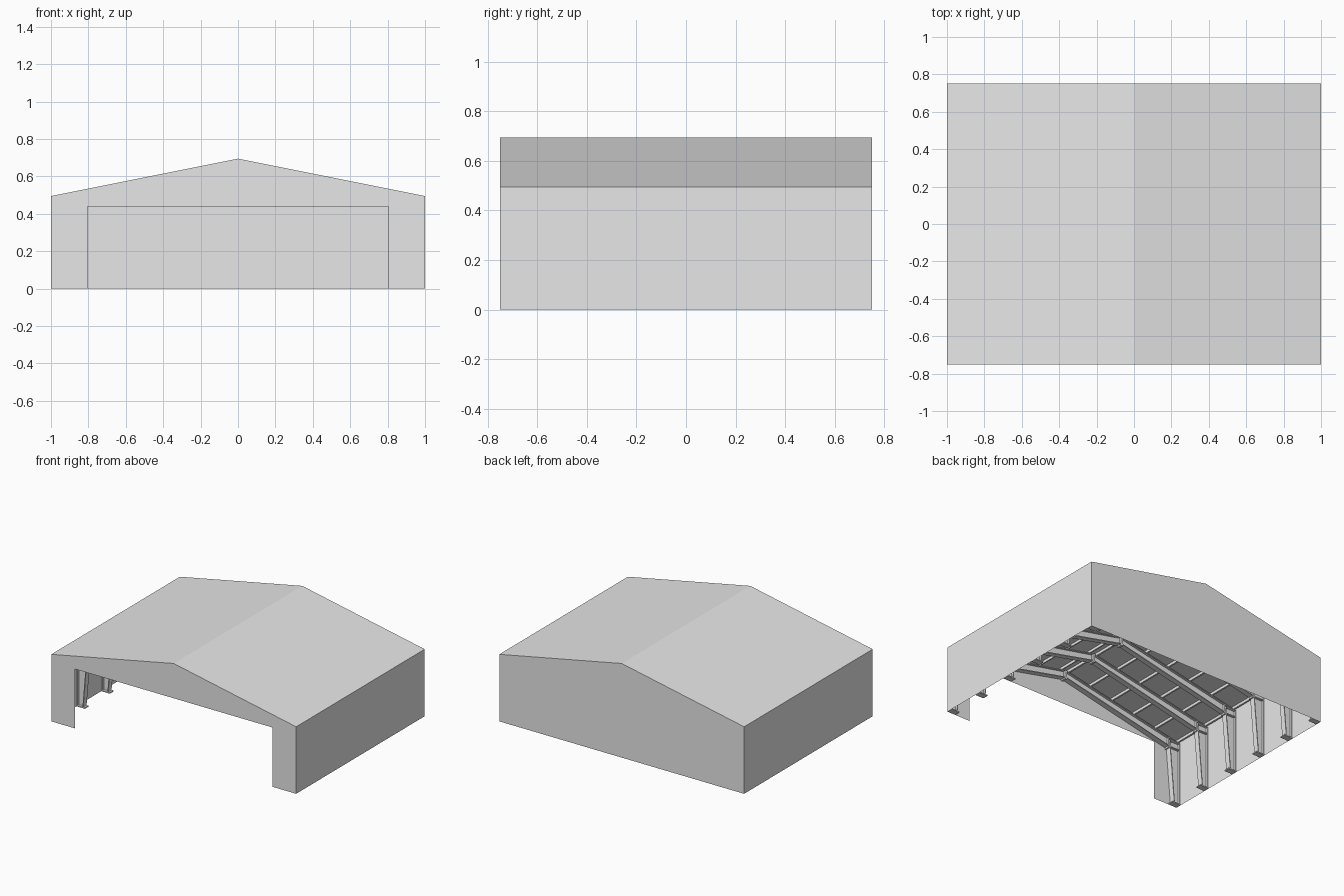
import bpy, bmesh

if "Cube" in bpy.data.objects:
    bpy.data.objects.remove(bpy.data.objects["Cube"])

EAVE, RIDGE, HALF_Y = 0.495, 0.695, 0.75
FRAMES, Y0 = 6, -0.728
STEP = -2 * Y0 / (FRAMES - 1)

steel = bpy.data.materials.new("light grey steel")
steel.diffuse_color = (0.8, 0.8, 0.8, 1)
steel.use_nodes = True
steel.node_tree.nodes["Principled BSDF"].inputs["Base Color"].default_value = steel.diffuse_color


def roof_z(x):
    return RIDGE - (RIDGE - EAVE) * abs(x)


def finish(name, bm):
    me = bpy.data.meshes.new(name)
    bm.to_mesh(me)
    bm.free()
    me.materials.append(steel)
    ob = bpy.data.objects.new(name, me)
    bpy.context.collection.objects.link(ob)
    return ob


def sheet(name, pts):
    bm = bmesh.new()
    bm.faces.new([bm.verts.new(p) for p in pts])
    return finish(name, bm)


def prism(bm, pts, y0, y1):
    """Extrude an xz outline from y0 to y1."""
    a = [bm.verts.new((x, y0, z)) for x, z in pts]
    b = [bm.verts.new((x, y1, z)) for x, z in pts]
    new = [bm.faces.new(a), bm.faces.new(b[::-1])]
    for i in range(len(pts)):
        j = (i + 1) % len(pts)
        new.append(bm.faces.new((a[j], a[i], b[i], b[j])))
    bmesh.ops.recalc_face_normals(bm, faces=new)


def mirrored(ob):
    m = ob.modifiers.new("mirror", 'MIRROR')
    m.use_mirror_merge = False


def repeated(name, outlines):
    """Outlines are (points, half width); mirrored left/right, one per frame."""
    bm = bmesh.new()
    for pts, w in outlines:
        prism(bm, pts, Y0 - w, Y0 + w)
    ob = finish(name, bm)
    mirrored(ob)
    m = ob.modifiers.new("frames", 'ARRAY')
    m.count = FRAMES
    m.use_relative_offset = False
    m.use_constant_offset = True
    m.constant_offset_displace = (0, STEP, 0)


# cladding sheets
gable = [(1, EAVE), (0, RIDGE), (-1, EAVE)]
door = [(-1, 0), (-0.805, 0), (-0.805, 0.438), (0.805, 0.438), (0.805, 0), (1, 0)]
sheet("front_wall", [(x, -HALF_Y, z) for x, z in door + gable])
sheet("back_wall", [(x, HALF_Y, z) for x, z in ([(-1, 0), (1, 0)] + gable)[::-1]])
for side, s in (("left", -1), ("right", 1)):
    wall = [(s, -HALF_Y, 0), (s, HALF_Y, 0), (s, HALF_Y, EAVE), (s, -HALF_Y, EAVE)]
    roof = [(s, -HALF_Y, EAVE), (s, HALF_Y, EAVE), (0, HALF_Y, RIDGE), (0, -HALF_Y, RIDGE)]
    sheet(side + "_wall", wall[::s])
    sheet(side + "_roof", roof[::s])

# tapered I-section columns with base plates
T, W, WEB = 0.006, 0.02, 0.003
out, foot, head = 0.997, 0.945, 0.905
top = roof_z(out) - 0.024
inner_top = roof_z(head) - 0.094
repeated("columns", [
    ([(out, 0.008), (out - T, 0.008), (out - T, top), (out, top)], W),
    ([(foot, 0.008), (foot + T, 0.008), (head + T, top), (head, top)], W),
    ([(out - T, 0.008), (foot + T, 0.008), (head + T, top), (out - T, top)], WEB),
    ([(out - T, inner_top), (head, inner_top), (head, inner_top + T), (out - T, inner_top + T)], W),
])
repeated("base_plates", [([(0.999, 0), (0.93, 0), (0.93, 0.008), (0.999, 0.008)], 0.0215)])


# tapered I-section rafters with end plates
def band(x0, x1, a0, a1, b0, b1):
    """Sloped strip between depths a and b under the roof."""
    return [(x0, roof_z(x0) - a0), (x1, roof_z(x1) - a1),
            (x1, roof_z(x1) - b1), (x0, roof_z(x0) - b0)]


d0, d1, up = 0.092, 0.078, 0.022
repeated("rafters", [
    (band(out, 0, up, up, up + T, up + T), W),
    (band(head, 0, d0 - T, d1 - T, d0, d1), W),
    (band(head, 0, up + T, up + T, d0 - T, d1 - T), WEB),
    (band(head, head - 0.008, up, up, d0 + 0.012, d0 + 0.012), W),
    (band(0.008, 0, up, up, d1 + 0.01, d1 + 0.01), W),
])

# purlins under the roof
bm = bmesh.new()
for i in range(6):
    x = 0.03 + i * 0.19
    prism(bm, band(x - 0.005, x + 0.005, 0.002, 0.002, up, up), -0.747, 0.747)
mirrored(finish("purlins", bm))
